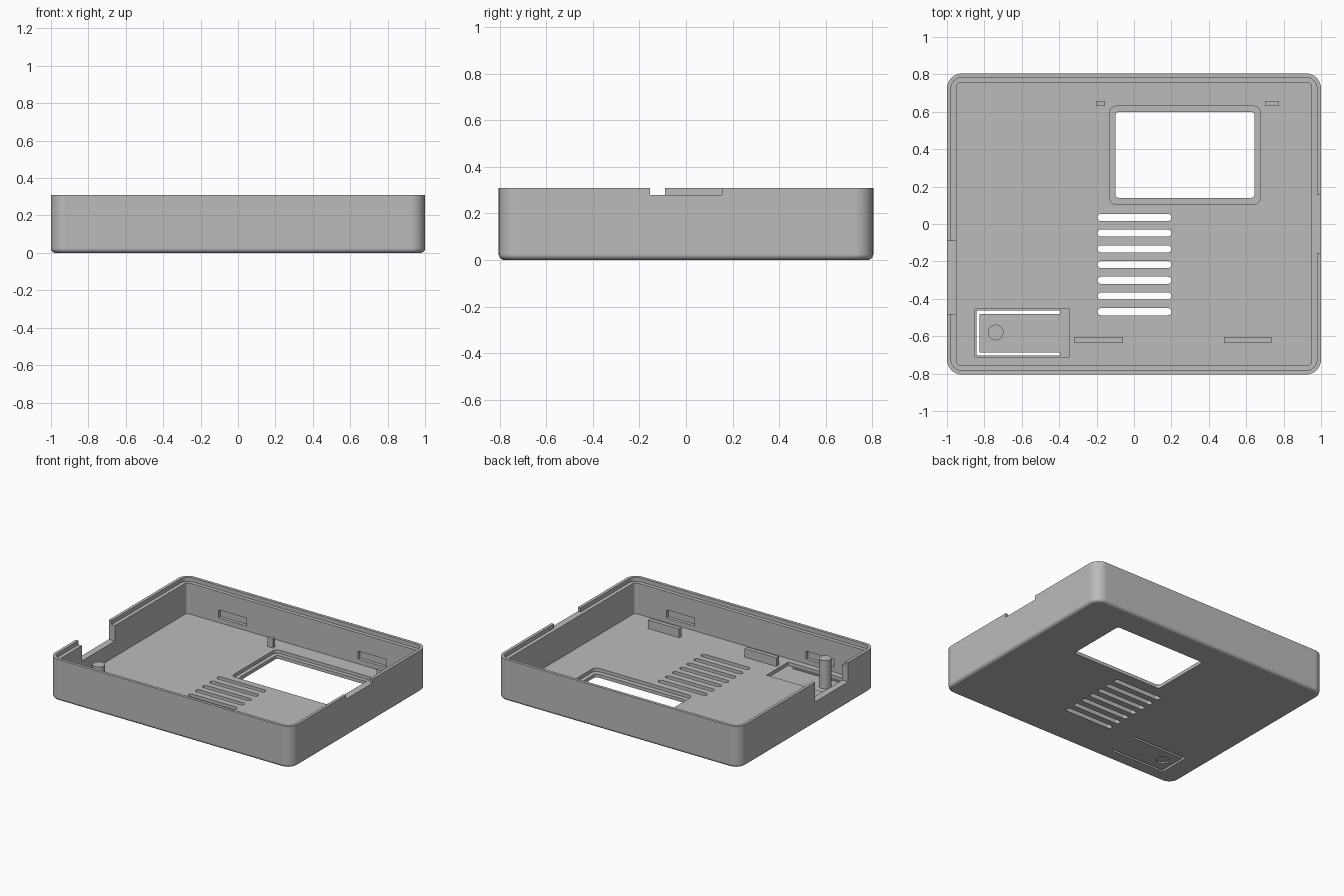
import bpy, bmesh
from math import sin, cos, pi, radians

if "Cube" in bpy.data.objects:
    bpy.data.objects.remove(bpy.data.objects["Cube"], do_unlink=True)

grey = bpy.data.materials.new("plain_grey")
grey.use_nodes = True
colour = (0.5, 0.5, 0.5, 1)
grey.diffuse_color = colour
grey.node_tree.nodes["Principled BSDF"].inputs["Base Color"].default_value = colour

HX, HY, HEIGHT = 1.0, 0.805, 0.31
FLOOR, THIN, LEDGE, WALL = 0.05, 0.025, 0.28, 0.05


def outline(x0, x1, y0, y1, r, seg=8):
    """Points of a rectangle with rounded corners."""
    if r <= 0:
        return [(x0, y0), (x1, y0), (x1, y1), (x0, y1)]
    centres = [(x1 - r, y1 - r), (x0 + r, y1 - r), (x0 + r, y0 + r), (x1 - r, y0 + r)]
    pts = []
    for q, (cx, cy) in enumerate(centres):
        for i in range(seg + 1):
            a = pi / 2 * (q + i / seg)
            pts.append((cx + r * cos(a), cy + r * sin(a)))
    return pts


def loft(name, rings):
    """Closed solid through a stack of (points, z) rings."""
    bm = bmesh.new()
    loops = [[bm.verts.new((x, y, z)) for x, y in pts] for pts, z in rings]
    n = len(loops[0])
    for low, high in zip(loops, loops[1:]):
        for i in range(n):
            j = (i + 1) % n
            bm.faces.new((low[i], low[j], high[j], high[i]))
    bm.faces.new(loops[0][::-1])
    bm.faces.new(loops[-1])
    bmesh.ops.remove_doubles(bm, verts=bm.verts, dist=1e-5)
    bmesh.ops.recalc_face_normals(bm, faces=bm.faces)
    mesh = bpy.data.meshes.new(name)
    bm.to_mesh(mesh)
    bm.free()
    mesh.materials.append(grey)
    obj = bpy.data.objects.new(name, mesh)
    bpy.context.collection.objects.link(obj)
    return obj


def block(name, x0, x1, y0, y1, z0, z1, r=0):
    pts = outline(x0, x1, y0, y1, r)
    return loft(name, [(pts, z0), (pts, z1)])


def activate(obj):
    bpy.ops.object.select_all(action='DESELECT')
    obj.select_set(True)
    bpy.context.view_layer.objects.active = obj


def cut(*dims):
    """Subtract a block from the tray."""
    tool = block("cutter", *dims)
    tool.hide_render = True
    mod = tray.modifiers.new("cut", 'BOOLEAN')
    mod.operation, mod.solver, mod.object = 'DIFFERENCE', 'EXACT', tool
    activate(tray)
    bpy.ops.object.modifier_apply(modifier=mod.name)
    bpy.data.objects.remove(tool, do_unlink=True)


# Outer tray with a filleted bottom edge
FILLET, CORNER = 0.025, 0.08
rings = []
for i in range(6):
    a = pi / 2 * i / 5
    d = FILLET * (1 - sin(a))
    rings.append((outline(-HX + d, HX - d, -HY + d, HY - d, CORNER - d),
                  FILLET * (1 - cos(a))))
rings.append((outline(-HX, HX, -HY, HY, CORNER), HEIGHT))
tray = loft("tray", rings)

# Cavity and the stepped rim
for inset, z, r in ((WALL, FLOOR, 0.02), (0.022, LEDGE, 0.058)):
    cut(-HX + inset, HX - inset, -HY + inset, HY - inset, z, 0.5, r)

# Deep notch in one side wall, shallow notch in the other
cut(-1.1, -0.92, -0.48, -0.09, 0.165, 0.5)
cut(0.96, 1.1, -0.155, 0.155, LEDGE, 0.5)

# Display window with a recessed seat
cut(-0.13, 0.675, 0.105, 0.63, THIN, 0.15, 0.035)
cut(-0.10, 0.645, 0.14, 0.60, -0.1, 0.15, 0.02)

# Speaker slots
for i in range(7):
    y = 0.035 - 0.084 * i
    cut(-0.195, 0.2, y - 0.019, y + 0.019, -0.1, 0.15, 0.0189)

# Snap pockets in the long walls
for x in (-0.575, 0.575):
    for side in (-1, 1):
        y = side * (HY - WALL)
        cut(x - 0.115, x + 0.115, y - 0.025, y + 0.025, 0.085, 0.145)

# Thinned pad, the U-shaped slit around the button tongue, and its dimple
cut(-0.85, -0.345, -0.71, -0.455, THIN, 0.15)
cut(-0.842, -0.825, -0.703, -0.463, -0.1, 0.15)
for y in (-0.703, -0.48):
    cut(-0.835, -0.395, y, y + 0.017, -0.1, 0.15)
cut(-0.785, -0.695, -0.625, -0.535, -0.1, 0.01, 0.0449)

# Button post
parts = [tray, block("button_post", -0.782, -0.698, -0.622, -0.538, 0.02, 0.235, 0.0419)]

# Board locating ribs on the floor
for name, x0, x1, y0, y1, top in (
        ("front_rib_right", -0.32, -0.06, -0.635, -0.605, 0.115),
        ("front_rib_left", 0.48, 0.735, -0.635, -0.605, 0.115),
        ("back_tab_right", -0.2, -0.155, 0.632, 0.657, 0.12),
        ("back_tab_left", 0.7, 0.775, 0.632, 0.657, 0.12)):
    parts.append(block(name, x0, x1, y0, y1, FLOOR - 0.01, top))

# Smooth rounded faces, crisp edges
for obj in parts:
    activate(obj)
    bpy.ops.object.shade_smooth_by_angle(angle=radians(30))
    mod = obj.modifiers.new("flat_faces", 'WEIGHTED_NORMAL')
    mod.keep_sharp = True
